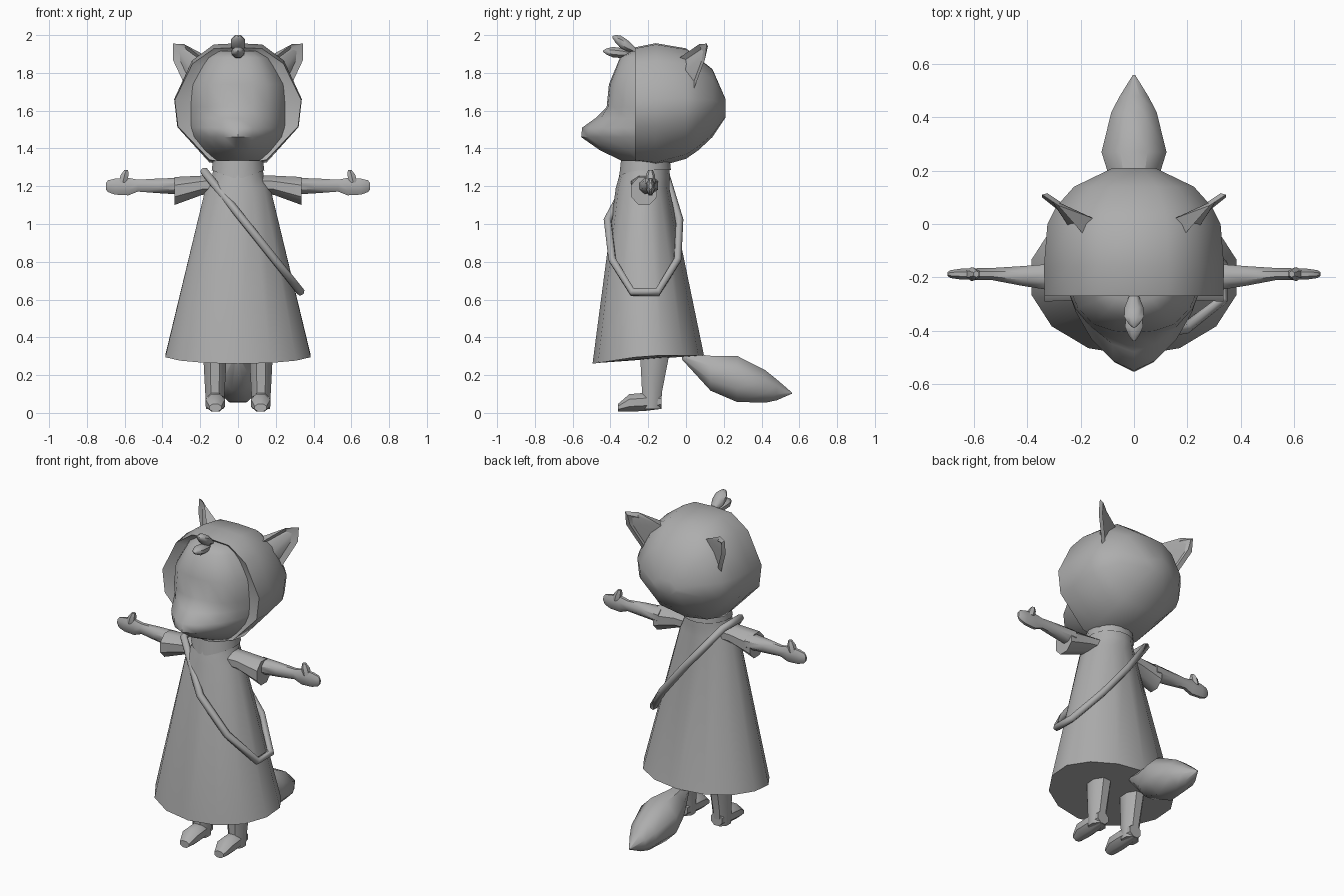
import bpy, bmesh, math
from mathutils import Vector

if "Cube" in bpy.data.objects:
    bpy.data.objects.remove(bpy.data.objects["Cube"])

grey = bpy.data.materials.new("plain_grey")
grey.diffuse_color = (0.42, 0.42, 0.42, 1)
grey.use_nodes = True
grey.node_tree.nodes["Principled BSDF"].inputs["Base Color"].default_value = grey.diffuse_color


def finish(name, bm, mirror=False, angle=45):
    bmesh.ops.recalc_face_normals(bm, faces=bm.faces)
    me = bpy.data.meshes.new(name)
    bm.to_mesh(me)
    bm.free()
    me.materials.append(grey)
    ob = bpy.data.objects.new(name, me)
    bpy.context.collection.objects.link(ob)
    if mirror:
        m = ob.modifiers.new("Mirror", 'MIRROR')
        m.use_mirror_merge = False
    bpy.ops.object.select_all(action='DESELECT')
    ob.select_set(True)
    bpy.context.view_layer.objects.active = ob
    bpy.ops.object.shade_smooth_by_angle(angle=math.radians(angle))
    return ob


def loft(name, rings, caps=True, mirror=False, angle=45):
    bm = bmesh.new()
    vs = [[bm.verts.new(p) for p in r] for r in rings]
    n = len(vs[0])
    for a, b in zip(vs, vs[1:]):
        for i in range(n):
            j = (i + 1) % n
            bm.faces.new((a[i], a[j], b[j], b[i]))
    if caps:
        bm.faces.new(vs[0])
        bm.faces.new(vs[-1])
    return finish(name, bm, mirror, angle)


def ring(axis, c, r1, r2, n=8):
    """Ellipse around c, perpendicular to axis; r1, r2 follow the other axes in xyz order."""
    out = []
    for i in range(n):
        t = 2 * math.pi * (i + 0.5) / n
        a, b = r1 * math.cos(t), r2 * math.sin(t)
        off = {'x': (0, a, b), 'y': (a, 0, b), 'z': (a, b, 0)}[axis]
        out.append(Vector(c) + Vector(off))
    return out


# Dress: flared cone whose hem dips at the front
rings = [ring('z', (0, yc, z), rx, ry, 14) for z, rx, ry, yc in [
    (0.305, 0.395, 0.295, -0.2), (1.19, 0.176, 0.142, -0.23),
    (1.25, 0.14, 0.135, -0.22), (1.33, 0.13, 0.125, -0.215)]]
for p in rings[0]:
    p.z -= 0.045 * max(0, (-0.2 - p.y) / 0.295)
loft("dress", rings)

# Collar: band around the neck with a front point
low = ring('z', (0, -0.217, 1.285), 0.142, 0.14, 16)
top = ring('z', (0, -0.215, 1.335), 0.135, 0.132, 16)
for p in low:
    if p.y < -0.2:
        p.z -= 0.05 * (1 - abs(p.x) / 0.142)
loft("collar", [low, top], caps=False)

# Sleeves, arms with hands, thumbs
loft("sleeve", [ring('x', c, ry, rz) for c, ry, rz in [
    ((0.10, -0.22, 1.21), 0.08, 0.05), ((0.19, -0.22, 1.205), 0.07, 0.055),
    ((0.335, -0.222, 1.175), 0.075, 0.08)]], mirror=True)
loft("arm", [ring('x', (x, y, z), ry, rz) for x, y, z, ry, rz in [
    (0.30, -0.2, 1.2, 0.055, 0.048), (0.42, -0.195, 1.202, 0.04, 0.042),
    (0.53, -0.188, 1.203, 0.025, 0.034), (0.58, -0.188, 1.198, 0.024, 0.05),
    (0.65, -0.188, 1.198, 0.022, 0.046), (0.688, -0.188, 1.2, 0.016, 0.034),
    (0.7, -0.188, 1.2, 0.008, 0.018)]], mirror=True)
loft("thumb", [ring('z', (x, -0.188, z), r, r, 6) for x, z, r in [
    (0.61, 1.22, 0.026), (0.6, 1.26, 0.024), (0.592, 1.285, 0.012)]], mirror=True)

# Legs and feet
loft("leg", [ring('z', (0.122, y, z), rx, ry) for y, z, rx, ry in [
    (-0.165, 0.32, 0.068, 0.085), (-0.18, 0.11, 0.056, 0.057),
    (-0.183, 0.02, 0.05, 0.055)]], mirror=True)
loft("foot", [ring('y', (0.12, y, z), rx, rz) for y, z, rx, rz in [
    (-0.13, 0.06, 0.042, 0.042), (-0.22, 0.058, 0.054, 0.052),
    (-0.30, 0.053, 0.056, 0.05), (-0.36, 0.027, 0.034, 0.022)]], mirror=True)

# Tail
loft("tail", [ring('y', (0, y, z), rx, rz) for y, z, rx, rz in [
    (-0.02, 0.30, 0.02, 0.02), (0.13, 0.21, 0.085, 0.10), (0.27, 0.18, 0.132, 0.132),
    (0.42, 0.14, 0.092, 0.093), (0.48, 0.122, 0.058, 0.06), (0.56, 0.105, 0.004, 0.004)]])

# Hood and back of the head: one faceted outline swept from front to back
half = [(0, 1), (0.38, 0.98), (0.72, 0.72), (1, 0.1), (0.95, -0.35), (0.45, -0.92), (0, -1)]
outline = half + [(-x, z) for x, z in half[-2:0:-1]]
stations = [  # y, half width, top, bottom
    (-0.24, 0.25, 1.91, 1.35), (-0.27, 0.335, 1.935, 1.315), (-0.16, 0.338, 1.957, 1.30),
    (0.0, 0.325, 1.93, 1.345), (0.065, 0.292, 1.88, 1.39),
    (0.14, 0.225, 1.82, 1.46), (0.21, 0.08, 1.66, 1.565)]
loft("hood", [[Vector((x * w, y, (t + b) / 2 + z * (t - b) / 2)) for x, z in outline]
              for y, w, t, b in stations])

# Face: rows from forehead to chin, wide at the brow and pointed at the muzzle
brow = [1, 0.96, 0.8, 0.42, 0]
muzzle = [1, 0.88, 0.62, 0.28, 0]
across = [0, 0.32, 0.64, 0.88, 1]
rows = []
for z, w, y, prof in [(1.915, 0.10, -0.29, brow), (1.88, 0.16, -0.35, brow),
                      (1.74, 0.24, -0.408, brow), (1.62, 0.25, -0.42, brow),
                      (1.56, 0.25, -0.48, muzzle), (1.51, 0.248, -0.55, muzzle),
                      (1.46, 0.235, -0.555, muzzle), (1.39, 0.18, -0.455, muzzle),
                      (1.325, 0.11, -0.32, muzzle)]:
    right = [Vector((w * a, -0.245 + (y + 0.245) * d, z)) for a, d in zip(across, prof)]
    left = [Vector((-p.x, p.y, p.z)) for p in right[:0:-1]]
    rows.append(left + right)
loft("face", rows, angle=50)

# Ears: hull with a sunken front
bm = bmesh.new()
for p in [(0.15, 0.02, 1.88), (0.18, -0.05, 1.87), (0.24, -0.06, 1.78), (0.27, 0.04, 1.71),
          (0.285, 0.07, 1.952), (0.345, 0.11, 1.955), (0.345, 0.10, 1.87)]:
    bm.verts.new(p)
bmesh.ops.convex_hull(bm, input=bm.verts)
bmesh.ops.recalc_face_normals(bm, faces=bm.faces)
front = [f for f in bm.faces if f.normal.y < -0.35]
bmesh.ops.inset_region(bm, faces=front, thickness=0.014, depth=-0.025)
finish("ear", bm, mirror=True, angle=35)

# Hair tufts
def tuft(name, a, b, rx, rz):
    a, b = Vector(a), Vector(b)
    loft(name, [ring('y', a.lerp(b, t), rx * s, rz * s) for t, s in [
        (0, 0.5), (0.35, 0.95), (0.65, 1), (0.88, 0.55), (1, 0.1)]])


tuft("upper_tuft", (0, -0.27, 1.92), (0, -0.39, 1.99), 0.04, 0.036)
tuft("lower_tuft", (0, -0.29, 1.90), (0, -0.44, 1.915), 0.036, 0.03)

# Shoulder strap: closed tube in a slanted plane
cu = bpy.data.curves.new("strap", 'CURVE')
cu.dimensions = '3D'
cu.bevel_depth = 0.022
cu.bevel_resolution = 1
path = [(-0.28, 1.28), (-0.415, 1.02), (-0.39, 0.81), (-0.285, 0.64),
        (-0.15, 0.64), (-0.045, 0.81), (-0.035, 1.02), (-0.11, 1.28)]
sp = cu.splines.new('POLY')
sp.points.add(len(path) - 1)
for pt, (y, z) in zip(sp.points, path):
    pt.co = (-0.18 + 0.8 * (1.28 - z), y, z, 1)
sp.use_cyclic_u = True
cu.materials.append(grey)
bpy.context.collection.objects.link(bpy.data.objects.new("strap", cu))
